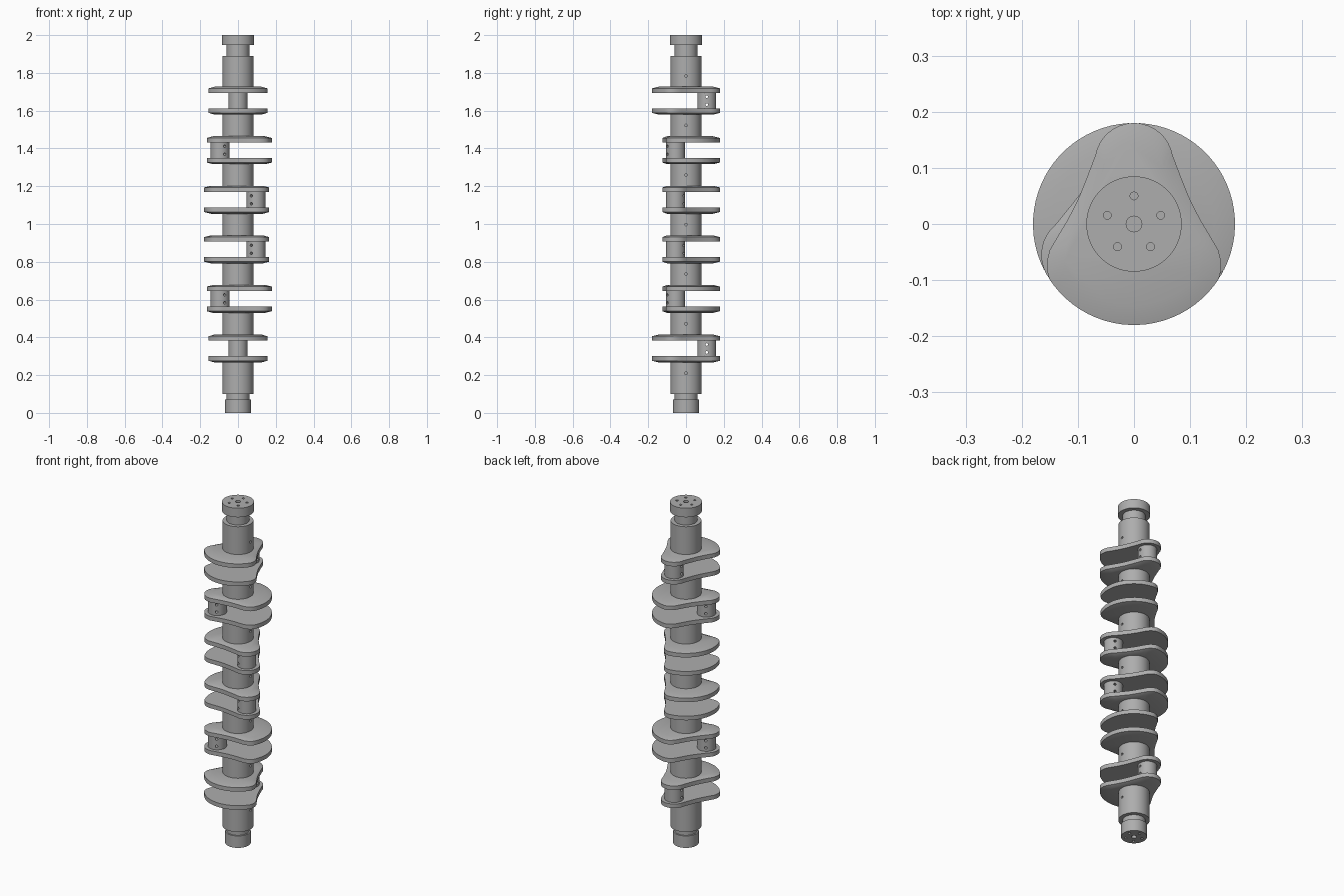
import bpy, bmesh
from math import sin, cos, pi, radians
from mathutils import Matrix, Vector

cube = bpy.data.objects.get("Cube")
if cube:
    bpy.data.objects.remove(cube, do_unlink=True)

GREY = (0.42, 0.42, 0.42, 1)
steel = bpy.data.materials.new("steel grey")
steel.use_nodes = True
steel.diffuse_color = GREY
steel.node_tree.nodes["Principled BSDF"].inputs["Base Color"].default_value = GREY

TOP_PIN, STEP = 1.653, 0.2624          # height of the top crank pin, crank spacing
OUTER, WEB = 0.074, 0.033              # half height of a crank, web thickness
MAIN_R, PIN_R, THROW, WEB_R = 0.082, 0.05, 0.11, 0.18


def add_object(name, bm):
    bmesh.ops.recalc_face_normals(bm, faces=bm.faces[:])
    mesh = bpy.data.meshes.new(name)
    bm.to_mesh(mesh)
    bm.free()
    mesh.materials.append(steel)
    obj = bpy.data.objects.new(name, mesh)
    bpy.context.collection.objects.link(obj)
    return obj


def activate(obj):
    bpy.ops.object.select_all(action='DESELECT')
    obj.select_set(True)
    bpy.context.view_layer.objects.active = obj


def loft(name, loops):
    """Join matching loops of points and cap both ends."""
    bm = bmesh.new()
    rings = [[bm.verts.new(p) for p in loop] for loop in loops]
    n = len(rings[0])
    for a, b in zip(rings, rings[1:]):
        for i in range(n):
            j = (i + 1) % n
            bm.faces.new((a[i], a[j], b[j], b[i]))
    bm.faces.new(rings[0][::-1])
    bm.faces.new(rings[-1])
    return add_object(name, bm)


def lathe(name, profile, x=0, y=0, sides=64):
    """Turn a stepped (radius, height) profile about a vertical axis."""
    return loft(name, [[(x + r * cos(2 * pi * i / sides), y + r * sin(2 * pi * i / sides), z)
                        for i in range(sides)] for r, z in profile])


def drill(obj, holes):
    """Cut round holes given as (centre, direction, radius, length)."""
    bm = bmesh.new()
    for centre, direction, radius, length in holes:
        turn = Vector(direction).to_track_quat('Z', 'Y').to_matrix().to_4x4()
        bmesh.ops.create_cone(bm, cap_ends=True, segments=16, radius1=radius, radius2=radius,
                              depth=length, matrix=Matrix.Translation(centre) @ turn)
    cutter = add_object("hole_cutter", bm)
    cutter.hide_render = True
    mod = obj.modifiers.new("holes", 'BOOLEAN')
    mod.object, mod.operation, mod.solver = cutter, 'DIFFERENCE', 'EXACT'
    activate(obj)
    bpy.ops.object.modifier_apply(modifier=mod.name)
    bpy.data.objects.remove(cutter, do_unlink=True)


def finish(obj):
    activate(obj)
    bpy.ops.object.shade_smooth_by_angle(angle=radians(30))


def web_outline():
    """Rounded nose round the pin, waisted flanks, round counterweight."""
    nose = [(0.07 * cos(radians(a)), THROW + 0.07 * sin(radians(a))) for a in range(80, 9, -10)]
    flank = [(0.085, 0.08), (0.1, 0.043), (0.118, 0.008), (0.137, -0.024),
             (0.15, -0.046), (0.155, -0.066), (0.155, -0.082)]
    weight = [(WEB_R * cos(radians(a)), WEB_R * sin(radians(a))) for a in range(-33, -89, -5)]
    half = nose + flank + weight
    return [(0, WEB_R)] + half + [(0, -WEB_R)] + [(-x, y) for x, y in reversed(half)]


def bolt_circle(z, radius):
    holes = [((0, 0, z), (0, 0, 1), 0.014, 0.06)]
    for k in range(5):
        a = pi / 2 + k * 2 * pi / 5
        holes.append(((radius * cos(a), radius * sin(a), z), (0, 0, 1), 0.007, 0.06))
    return holes


# Main journals, with the flange and the snout on the end ones
for i in range(7):
    mid = TOP_PIN + STEP / 2 - i * STEP
    low, high = mid - STEP / 2 + OUTER - 0.01, mid + STEP / 2 - OUTER + 0.01
    holes = [((MAIN_R, 0, mid), (1, 0, 0), 0.007, 0.06)]
    if i == 0:
        profile = [(MAIN_R, low), (MAIN_R, 1.89), (0.06, 1.89), (0.06, 1.947),
                   (0.085, 1.947), (0.085, 2.0)]
        holes += bolt_circle(2.0, 0.05)
        name = "rear_journal_and_flange"
    elif i == 6:
        profile = [(0.068, 0), (0.068, 0.07), (0.06, 0.07), (0.06, 0.1),
                   (MAIN_R, 0.1), (MAIN_R, high)]
        holes += bolt_circle(0.0, 0.045)
        name = "front_journal_and_snout"
    else:
        profile = [(MAIN_R, low), (MAIN_R, high)]
        name = f"main_journal_{i}"
    journal = lathe(name, profile)
    drill(journal, holes)
    finish(journal)

# Six cranks: a drilled pin between two webs with tapered outer faces
outline = web_outline()
for i, angle in enumerate((0, 120, -120, -120, 120, 0)):
    z = TOP_PIN - i * STEP
    turn = Matrix.Rotation(radians(angle), 3, 'Z')
    px, py, _ = turn @ Vector((0, THROW, 0))
    across = turn @ Vector((1, 0, 0))
    grip = OUTER - WEB + 0.01
    pin = lathe(f"crank_pin_{i + 1}", [(PIN_R, z - grip), (PIN_R, z + grip)], px, py, 48)
    drill(pin, [((px, py, z + dz), across, 0.007, 0.2) for dz in (-0.021, 0.021)])
    finish(pin)
    for side, label in ((1, "upper"), (-1, "lower")):
        levels = ((1, OUTER - WEB), (1, OUTER - 0.009), (0.8, OUTER))
        web = loft(f"{label}_web_{i + 1}",
                   [[turn @ Vector((x * s, y * s, 0)) + Vector((0, 0, z + side * h))
                     for x, y in outline] for s, h in levels])
        finish(web)
